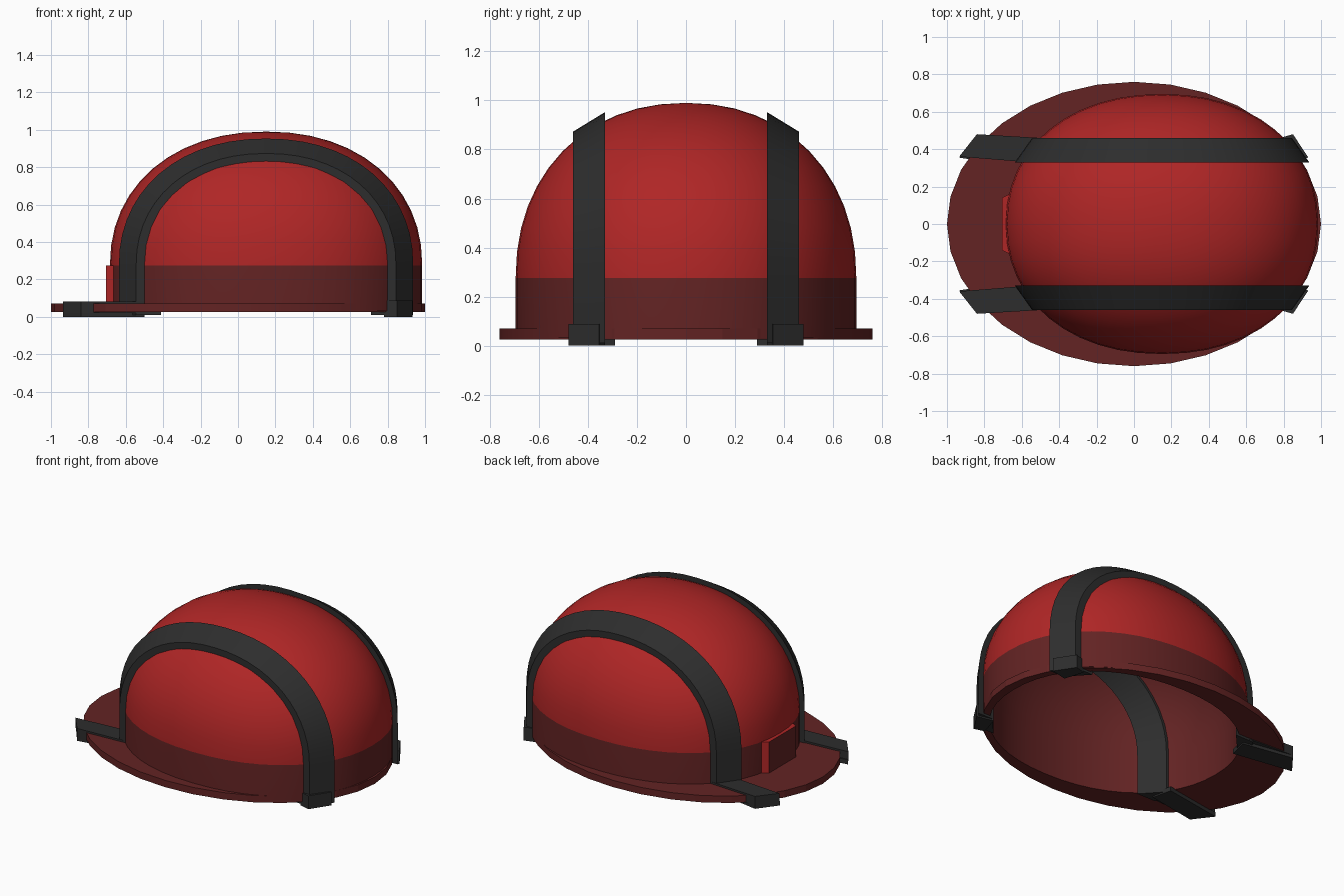
import bpy, bmesh, math

if "Cube" in bpy.data.objects:
    bpy.data.objects.remove(bpy.data.objects["Cube"])

# Shell is a super-ellipsoid on a straight wall
N, CX, CZ = 2.15, 0.15, 0.275
RX, RY, RZ = 0.835, 0.695, 0.715
SEG = 48


def material(name, rgb):
    m = bpy.data.materials.new(name)
    m.diffuse_color = (*rgb, 1)
    m.use_nodes = True
    m.node_tree.nodes["Principled BSDF"].inputs["Base Color"].default_value = m.diffuse_color
    return m


red = material("red", (0.43, 0.019, 0.019))
maroon = material("dark maroon", (0.125, 0.017, 0.017))
black = material("strap black", (0.026, 0.026, 0.026))


def finish(name, bm, mats, rule=None, angle=35):
    bmesh.ops.recalc_face_normals(bm, faces=bm.faces)
    if rule:
        for f in bm.faces:
            f.material_index = rule(f)
    me = bpy.data.meshes.new(name)
    bm.to_mesh(me)
    bm.free()
    for m in mats:
        me.materials.append(m)
    ob = bpy.data.objects.new(name, me)
    bpy.context.collection.objects.link(ob)
    bpy.ops.object.select_all(action='DESELECT')
    ob.select_set(True)
    bpy.context.view_layer.objects.active = ob
    bpy.ops.object.shade_smooth_by_angle(angle=math.radians(angle))
    return ob


def spow(v):
    return math.copysign(abs(v) ** (2 / N), v)


def dome_ring(off, v, z=None):
    """Ring of points at elevation v; z overrides the height for the wall."""
    k = spow(math.cos(v))
    h = CZ + (RZ + off) * spow(math.sin(v)) if z is None else z
    return [(CX + (RX + off) * k * spow(math.cos(a)),
             (RY + off) * k * spow(math.sin(a)), h)
            for a in (2 * math.pi * i / SEG for i in range(SEG))]


def bridge(bm, a, b):
    n = len(a)
    for i in range(n):
        bm.faces.new((a[i], a[(i + 1) % n], b[(i + 1) % n], b[i]))


def prism(bm, plan, z0, z1):
    lo = [bm.verts.new((x, y, z0)) for x, y in plan]
    hi = [bm.verts.new((x, y, z1)) for x, y in plan]
    bm.faces.new(lo)
    bm.faces.new(hi)
    bridge(bm, lo, hi)


# Hollow dome with a dark lower band and dark lining
IN = -0.045
bm = bmesh.new()
levels = [math.pi / 2 * i / 12 for i in range(12)]
loops = [dome_ring(0, 0, 0.03)] + [dome_ring(0, v) for v in levels]
inner = [dome_ring(IN, 0, 0.03)] + [dome_ring(IN, v) for v in levels]
outer_v = [[bm.verts.new(p) for p in r] for r in loops]
inner_v = [[bm.verts.new(p) for p in r] for r in inner]
for stack, off in ((outer_v, 0), (inner_v, IN)):
    for a, b in zip(stack, stack[1:]):
        bridge(bm, a, b)
    tip = bm.verts.new((CX, 0, CZ + RZ + off))
    for i in range(SEG):
        bm.faces.new((stack[-1][i], stack[-1][(i + 1) % SEG], tip))
bridge(bm, outer_v[0], inner_v[0])
lining = set(v for r in inner_v for v in r)
finish("dome", bm, [red, maroon],
       lambda f: 1 if f.calc_center_median().z < CZ
       or any(v in lining for v in f.verts) else 0)

# Flat oval brim, 32 sides, opened for the head
bm = bmesh.new()
rings = []
for z in (0.025, 0.07):
    out = [bm.verts.new((math.cos(a), 0.76 * math.sin(a), z))
           for a in (2 * math.pi * i / 32 for i in range(32))]
    hole = [bm.verts.new(p) for p in dome_ring(IN, 0, z)]
    edges = [bm.edges.new((r[i], r[(i + 1) % len(r)]))
             for r in (out, hole) for i in range(len(r))]
    bmesh.ops.triangle_fill(bm, edges=edges, use_beauty=True)
    rings.append((out, hole))
bridge(bm, rings[0][0], rings[1][0])
bridge(bm, rings[0][1], rings[1][1])
finish("brim", bm, [maroon], angle=10)

# Raised plate at the peak end of the dome
bm = bmesh.new()
prism(bm, [(-0.65, -0.17), (-0.705, -0.14), (-0.705, 0.14), (-0.65, 0.17)], 0.06, 0.275)
finish("badge_plate", bm, [red, maroon], lambda f: 1 if f.normal.x < -0.9 else 0)


# Straps: hoop over the dome, showing on the lining too, and wraps round the brim
def slice_path(y, off):
    k = (1 - (y / (RY + off)) ** N) ** (1 / N)
    rx, rz = (RX + off) * k, (RZ + off) * k
    arc = [(CX + rx * spow(math.cos(t)), CZ + rz * spow(math.sin(t)))
           for t in (math.pi * i / 28 for i in range(29))]
    return [(CX + rx, 0.01)] + arc + [(CX - rx, 0.01)]


for side, label in ((-1, "front"), (1, "back")):
    bm = bmesh.new()
    corners = [(0.33, 0.03), (0.46, 0.03), (0.46, -0.06), (0.33, -0.06)]
    paths = [[bm.verts.new((x, side * y, z)) for x, z in slice_path(y, o)]
             for y, o in corners]
    sections = list(zip(*paths))
    for a, b in zip(sections, sections[1:]):
        bridge(bm, a, b)
    bm.faces.new(sections[0])
    bm.faces.new(sections[-1])
    finish(label + "_strap_hoop", bm, [black])

    wraps = [
        ("peak_wrap", 0.02, 0.082,
         [(-0.56, 0.33), (-0.5, 0.46), (-0.84, 0.48), (-0.935, 0.36)]),
        ("peak_underside", 0.0, 0.03,
         [(-0.53, 0.29), (-0.5, 0.42), (-0.84, 0.48), (-0.935, 0.355)]),
        ("rear_clip", 0.0, 0.088,
         [(0.82, 0.33), (0.78, 0.46), (0.85, 0.48), (0.932, 0.355)]),
    ]
    for name, z0, z1, plan in wraps:
        bm = bmesh.new()
        prism(bm, [(x, side * y) for x, y in plan], z0, z1)
        finish(label + "_strap_" + name, bm, [black])
